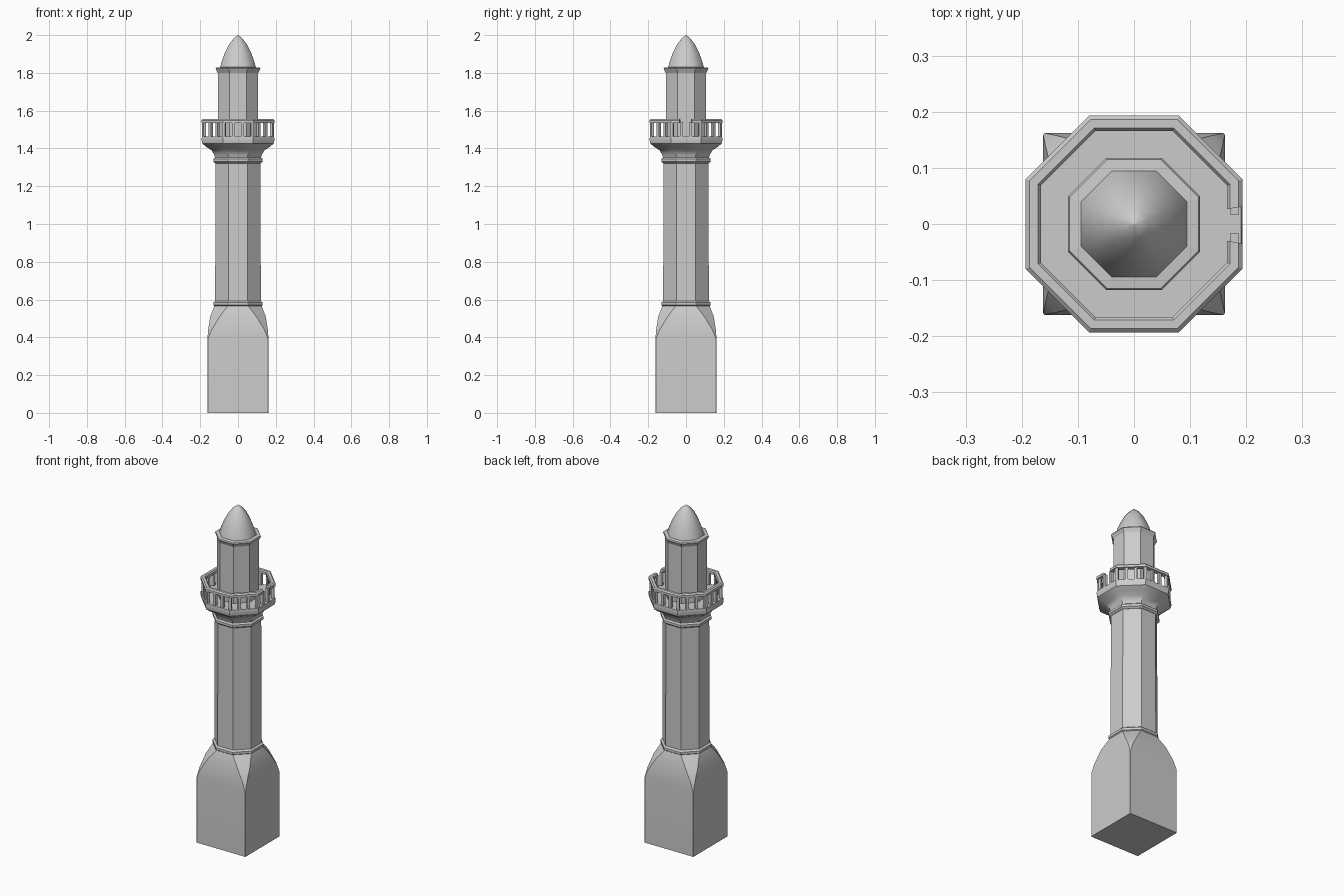
import bpy, bmesh
from math import cos, sin, pi

if "Cube" in bpy.data.objects:
    bpy.data.objects.remove(bpy.data.objects["Cube"])


def octagon(a, z, cut=None):
    """Eight-sided ring: square of half-width a with its corners cut."""
    c = a * (2 - 2 ** 0.5) if cut is None else cut
    b = a - c
    xy = [(a, -b), (a, b), (b, a), (-b, a), (-a, b), (-a, -b), (-b, -a), (b, -a)]
    return [(x, y, z) for x, y in xy]


def loft(name, rings, closed=False, smooth=None):
    """Skin successive rings of points; cap the ends unless closed."""
    bm = bmesh.new()
    vs = [[bm.verts.new(p) for p in r] for r in rings]
    n = len(vs[0])
    for lo, hi in zip(vs, vs[1:]):
        for i in range(n):
            j = (i + 1) % n
            bm.faces.new((lo[i], lo[j], hi[j], hi[i]))
    if not closed:
        bm.faces.new(vs[0][::-1])
        bm.faces.new(vs[-1])
    bmesh.ops.remove_doubles(bm, verts=bm.verts, dist=1e-5)
    bmesh.ops.recalc_face_normals(bm, faces=bm.faces)
    me = bpy.data.meshes.new(name)
    bm.to_mesh(me)
    bm.free()
    ob = bpy.data.objects.new(name, me)
    bpy.context.collection.objects.link(ob)
    if smooth:
        bpy.ops.object.select_all(action='DESELECT')
        ob.select_set(True)
        bpy.context.view_layer.objects.active = ob
        bpy.ops.object.shade_smooth_by_angle(angle=smooth)
    return ob


def tower(name, profile, smooth=None):
    return loft(name, [octagon(a, z) for a, z in profile], smooth=smooth)


# Square pedestal blending into the octagonal shaft
loft("pedestal", [octagon(.162, 0, .003), octagon(.162, .39, .003),
                  octagon(.158, .44, .018), octagon(.147, .51, .05),
                  octagon(.124, .57)], smooth=0.6)

# Shaft and its two moulding rings
tower("shaft", [(.121, .56), (.119, 1.36)])
for name, z in (("lower_ring", .577), ("upper_ring", 1.337)):
    tower(name, [(.12, z - .016), (.131, z - .007), (.131, z + .007), (.12, z + .016)])

# Flared gallery platform
tower("gallery", [(.12, 1.34), (.125, 1.365), (.14, 1.39), (.168, 1.408),
                  (.188, 1.425), (.193, 1.445), (.191, 1.462)], smooth=0.6)

# Lantern room with a thin eave and pointed dome
tower("lantern_room", [(.107, 1.45), (.107, 1.815)])
tower("eave", [(.107, 1.80), (.118, 1.822), (.115, 1.828), (.095, 1.83)])
tower("dome", [(.096, 1.825), (.085, 1.865), (.070, 1.905), (.049, 1.948),
               (.026, 1.98), (.002, 2.0)], smooth=0.9)

# Handrail: octagonal loop with an opening on the right side
corners = [(x, y) for x, y, z in octagon(1, 0)]
path = [(1, .16)] + corners[1:] + [corners[0], (1, -.18)]
section = [(.166, 1.535), (.193, 1.535), (.193, 1.549), (.186, 1.556),
           (.171, 1.556), (.166, 1.549)]
loft("handrail", [[(x * a, y * a, z) for a, z in section] for x, y in path])

# Balusters at the corners and along each side
r, h = .179, .008
for s in range(8):
    p, q = corners[s], corners[(s + 1) % 8]
    for k in range(3):
        t = k / 3
        x, y = [r * (p[i] * (1 - t) + q[i] * t) for i in (0, 1)]
        w = s * pi / 4 - (pi / 8 if k == 0 else 0)
        u, v = (h * cos(w), h * sin(w)), (-h * sin(w), h * cos(w))
        loft(f"baluster_{s}_{k}",
             [[(x + i * u[0] + j * v[0], y + i * u[1] + j * v[1], z)
               for i, j in ((1, -1), (1, 1), (-1, 1), (-1, -1))]
              for z in (1.455, 1.54)])
